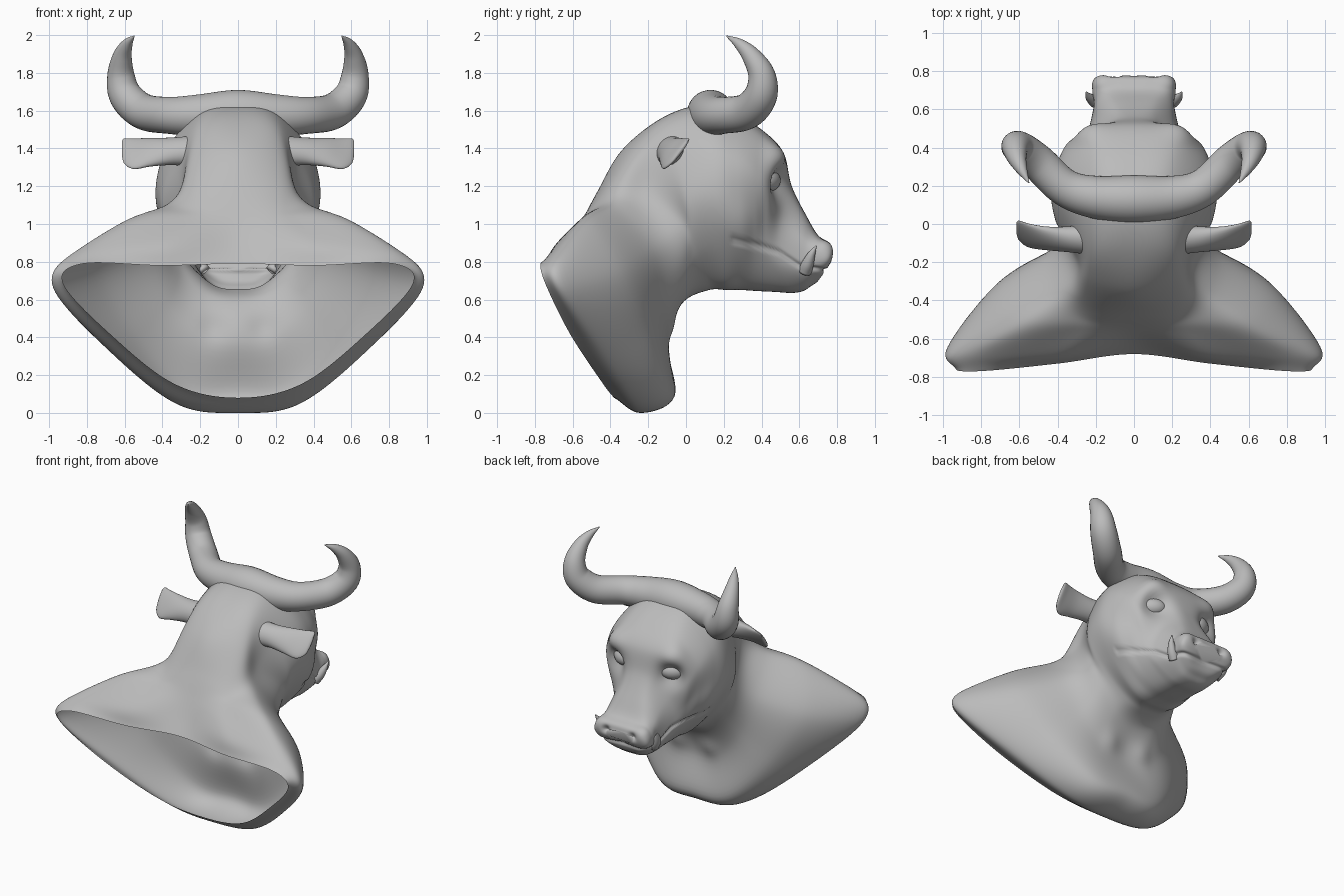
import bpy, bmesh, math
from mathutils import Vector, Matrix
from mathutils.bvhtree import BVHTree

if "Cube" in bpy.data.objects:
    bpy.data.objects.remove(bpy.data.objects["Cube"])

grey = bpy.data.materials.new("plain grey")
grey.diffuse_color = (0.5, 0.5, 0.5, 1)
grey.use_nodes = True
grey.node_tree.nodes["Principled BSDF"].inputs["Base Color"].default_value = grey.diffuse_color


def catmull(pts, n, pre=None, post=None):
    """Smooth path through pts with n steps per gap."""
    pts = [Vector(p) for p in pts]
    p = [Vector(pre) if pre else pts[0] * 2 - pts[1]] + pts
    p.append(Vector(post) if post else pts[-1] * 2 - pts[-2])
    out = []
    for i in range(1, len(p) - 2):
        a, b, c, d = p[i - 1:i + 3]
        for k in range(n):
            t = k / n
            out.append(0.5 * (2 * b + (c - a) * t + (2 * a - 5 * b + 4 * c - d) * t * t
                              + (3 * b - a - 3 * c + d) * t ** 3))
    return out + [pts[-1]]


def skin(bm, rings, cap_start, cap_end):
    """Bridge closed rings of equal length."""
    rows = [[bm.verts.new(v) for v in r] for r in rings]
    n = len(rows[0])
    for a, b in zip(rows, rows[1:]):
        for i in range(n):
            bm.faces.new((a[i], a[(i + 1) % n], b[(i + 1) % n], b[i]))
    if cap_start:
        bm.faces.new(rows[0][::-1])
    if cap_end:
        bm.faces.new(rows[-1])
    bmesh.ops.recalc_face_normals(bm, faces=bm.faces)
    bm.normal_update()


def finish(name, bm):
    me = bpy.data.meshes.new(name)
    bm.to_mesh(me)
    bm.free()
    me.materials.append(grey)
    me.shade_smooth()
    ob = bpy.data.objects.new(name, me)
    bpy.context.collection.objects.link(ob)
    return ob


def tube(name, pts, steps, sides):
    """Round tapering tube through (x, y, z, radius) points."""
    path = catmull(pts, steps)
    rings = []
    ref = Vector((0, 0, 1))
    for i, p in enumerate(path):
        t = (path[min(i + 1, len(path) - 1)] - path[max(i - 1, 0)]).to_3d().normalized()
        ref = (ref - t * ref.dot(t)).normalized()
        side = t.cross(ref)
        r = max(p[3], 0.003)
        rings.append([p.to_3d() + r * (ref * math.cos(a) + side * math.sin(a))
                      for a in (2 * math.pi * k / sides for k in range(sides))])
    bm = bmesh.new()
    skin(bm, rings, True, True)
    return finish(name, bm)


# Bust half rings, back of neck round to the chest, from the open rim to the neck
bust = [
    [(0, -.68, .79), (.4, -.73, .78), (.82, -.77, .79), (.925, -.745, .685),
     (.68, -.615, .42), (.34, -.44, .155), (0, -.38, .08)],
    [(0, -.62, .89), (.4, -.69, .89), (.84, -.68, .855), (.97, -.635, .665),
     (.66, -.42, .31), (.32, -.265, .045), (0, -.24, .0)],
    [(0, -.55, 1.02), (.27, -.55, 1.03), (.61, -.52, 1.01), (.74, -.35, .75),
     (.55, -.21, .40), (.28, -.09, .12), (0, -.06, .09)],
    [(0, -.47, 1.17), (.25, -.46, 1.12), (.39, -.35, 1.09), (.44, -.16, .87),
     (.36, -.10, .61), (.2, -.09, .42), (0, -.10, .38)],
    [(0, -.34, 1.39), (.24, -.28, 1.36), (.30, -.21, 1.18), (.37, -.03, .98),
     (.31, .01, .78), (.18, 0, .63), (0, -.02, .58)],
]
# Head rings: y at top, middle, bottom; z top, bottom; five half widths
head = [
    (-.13, .02, .12, 1.56, .65, .21, .34, .41, .33, .15),
    (.08, .17, .22, 1.63, .65, .20, .38, .435, .345, .17),
    (.25, .28, .30, 1.59, .65, .20, .385, .41, .33, .15),
    (.40, .36, .38, 1.50, .645, .22, .37, .36, .285, .14),
    (.515, .42, .48, 1.38, .64, .24, .33, .30, .25, .13),
    (.56, .49, .56, 1.20, .635, .11, .205, .24, .22, .12),
    (.645, .62, .62, 1.03, .645, .11, .19, .21, .195, .11),
    (.70, .69, .66, .94, .67, .13, .20, .215, .18, .10),
    (.76, .755, .70, .90, .70, .13, .19, .20, .15, .08),
    (.775, .775, .73, .86, .76, .06, .10, .10, .08, .03),
]
levels = (1, .96, .75, .5, .25, .04, 0)
sections = list(bust)
for yt, ym, yb, zt, zb, *w in head:
    ring = []
    for f, x in zip(levels, [0] + w + [0]):
        y = yb + (yt - yb) * f + (ym - (yt + yb) / 2) * 4 * f * (1 - f)
        ring.append((x, y, zb + (zt - zb) * f))
    sections.append(ring)

# Smooth around each ring, then along the body
halves = []
for r in sections:
    pre = (-r[1][0], r[1][1], r[1][2])
    post = (-r[-2][0], r[-2][1], r[-2][2])
    halves.append(catmull(r, 12, pre, post))
lines = [catmull([h[i] for h in halves], 9) for i in range(len(halves[0]))]
rings = []
for k in range(len(lines[0])):
    half = [ln[k] for ln in lines]
    for v in half:
        v.z = max(v.z, 0)
    half[0].x = half[-1].x = 0
    rings.append(half + [Vector((-v.x, v.y, v.z)) for v in half[-2:0:-1]])
bm = bmesh.new()
skin(bm, rings, False, True)

# Sculpted details: centre, radius, push along the normal
dents = [
    ((.22, .49, 1.345), .075, .02),    # brow
    ((.225, .49, 1.225), .085, -.065),  # eye socket
    ((.105, .78, .845), .026, -.03),   # nostril
    ((.18, .73, .88), .05, .018),      # nostril flare
    ((.38, .30, 1.02), .12, .012),     # cheek
    ((.13, -.07, .45), .07, .015),     # throat fold
]
mouth = [Vector(p) for p in ((.25, .92), (.4, .88), (.5, .85), (.6, .78), (.75, .75))]


def mouth_distance(y, z):
    q = Vector((y, z))
    best = 9
    for a, b in zip(mouth, mouth[1:]):
        t = max(0, min(1, (q - a).dot(b - a) / (b - a).length_squared))
        best = min(best, (q - a - (b - a) * t).length)
    return best


moves = []
for v in bm.verts:
    q = Vector((abs(v.co.x), v.co.y, v.co.z))
    push = sum(amt * math.exp(-((q - Vector(c)).length / r) ** 2) for c, r, amt in dents)
    push -= .015 * math.exp(-(mouth_distance(q.y, q.z) / .011) ** 2)
    moves.append(v.normal * push)
for v, m in zip(bm.verts, moves):
    v.co += m
bm.normal_update()
tree = BVHTree.FromBMesh(bm)
finish("bull_head_and_bust", bm)

# Eyes, set on the socket surface
normal = Vector((.53, .85, 0)).normalized()
hit = tree.ray_cast(Vector((.215, .455, 1.23)) + normal, -normal)[0] or Vector((.215, .455, 1.23))
for s, side in ((1, "right"), (-1, "left")):
    bm = bmesh.new()
    bmesh.ops.create_uvsphere(bm, u_segments=32, v_segments=16, radius=1)
    c = hit - normal * .02
    bm.transform(Matrix.Translation((s * c.x, c.y, c.z))
                 @ Matrix.Rotation(-s * math.atan2(.53, .85), 4, 'Z')
                 @ Matrix.Diagonal((.09, .06, .06, 1)))
    finish(side + "_eye", bm)

# Horns: one sweep from tip to tip
horn = [(.20, .14, 1.575, .112), (.36, .19, 1.575, .098), (.50, .32, 1.595, .095),
        (.595, .395, 1.68, .088), (.62, .40, 1.79, .072), (.612, .345, 1.89, .05),
        (.585, .28, 1.955, .028), (.55, .215, 1.995, .003)]
left = [(-x, y, z, r) for x, y, z, r in reversed(horn)]
tube("horns", left + [(0, .13, 1.585, .125)] + horn, 6, 28)

# Ears: x, centre y, centre z, long radius, thin radius
ear = [(.20, -.08, 1.385, .09, .08), (.34, -.08, 1.385, .08, .06), (.46, -.075, 1.38, .09, .038),
       (.55, -.06, 1.372, .1, .022), (.60, -.035, 1.385, .085, .014), (.615, -.02, 1.40, .05, .006)]
# Tusks: x, y, z, radius
tusk = [(.18, .63, .75, .036), (.21, .645, .79, .032), (.235, .665, .84, .02), (.25, .69, .885, .003)]
for s, side in ((1, "right"), (-1, "left")):
    loops = []
    for x, y, z, a, b in catmull(ear, 5):
        loop = []
        for k in range(28):
            t = 2 * math.pi * k / 28
            u, v = a * math.cos(t), b * math.sin(t)
            loop.append(Vector((s * x, y + .6 * u + .8 * v, z + .8 * u - .6 * v)))
        loops.append(loop)
    bm = bmesh.new()
    skin(bm, loops, True, True)
    finish(side + "_ear", bm)
    tube(side + "_tusk", [(s * x, y, z, r) for x, y, z, r in tusk], 5, 14)
